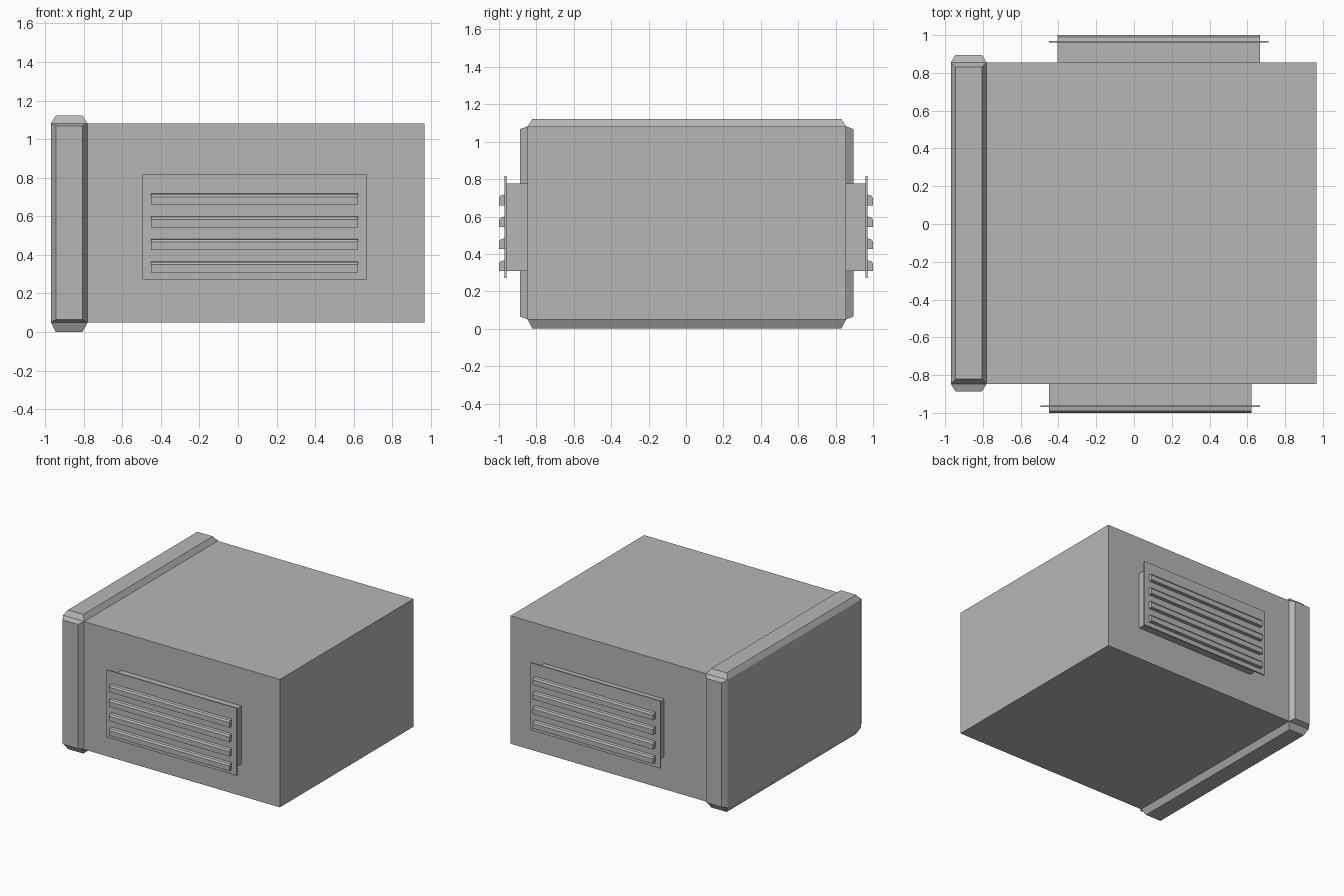
import bpy
import bmesh
from mathutils import Vector

default_cube = bpy.data.objects.get("Cube")
if default_cube:
    bpy.data.objects.remove(default_cube, do_unlink=True)

grey = bpy.data.materials.new("plain_grey")
grey.use_nodes = True
grey.diffuse_color = (0.47, 0.47, 0.47, 1)
grey.node_tree.nodes["Principled BSDF"].inputs["Base Color"].default_value = grey.diffuse_color


def finish(name, bm):
    bmesh.ops.recalc_face_normals(bm, faces=bm.faces[:])
    mesh = bpy.data.meshes.new(name)
    bm.to_mesh(mesh)
    bm.free()
    mesh.materials.append(grey)
    obj = bpy.data.objects.new(name, mesh)
    bpy.context.collection.objects.link(obj)
    return obj


def box_bmesh(x, y, z):
    """Box spanning three (low, high) ranges."""
    bm = bmesh.new()
    bmesh.ops.create_cube(bm, size=1)
    for v in bm.verts:
        v.co = Vector([r[0] if c < 0 else r[1] for c, r in zip(v.co, (x, y, z))])
    return bm


def box(name, x, y, z):
    return finish(name, box_bmesh(x, y, z))


def prism(name, profile, x0, x1):
    """Extrude a (y, z) profile along x."""
    bm = bmesh.new()
    face = bm.faces.new([bm.verts.new((x0, y, z)) for y, z in profile])
    moved = bmesh.ops.extrude_face_region(bm, geom=[face])["geom"]
    bmesh.ops.translate(bm, vec=(x1 - x0, 0, 0),
                        verts=[g for g in moved if isinstance(g, bmesh.types.BMVert)])
    return finish(name, bm)


# Main housing
FRONT, BACK, LOW, HIGH = -0.847, 0.856, 0.05, 1.082
box("housing", (-0.78, 0.967), (FRONT, BACK), (LOW, HIGH))

# End band: a slab whose four rim faces are raised with tapered sides
bm = box_bmesh((-0.97, -0.78), (FRONT, BACK), (LOW, HIGH))
rim = [f for f in bm.faces if abs(f.normal.x) < 0.5]
taper = Vector((0.026, 0.026, 0.015))
for face in bmesh.ops.extrude_discrete_faces(bm, faces=rim)["faces"]:
    face.normal_update()
    normal, centre = face.normal.copy(), face.calc_center_median()
    lift = 0.05 if normal.z < -0.5 else 0.04
    for v in face.verts:
        offset = v.co - centre
        for i in range(3):
            if abs(offset[i]) > 0.01:
                v.co[i] -= taper[i] if offset[i] > 0 else -taper[i]
        v.co += normal * lift
finish("end_band", bm)

# Louvred vents on the front and back
for side, name, x0, wall in ((-1, "front", -0.45, FRONT), (1, "back", -0.405, BACK)):
    x1 = x0 + 1.073
    box(name + "_duct", (x0, x1), sorted((wall, side * 0.963)), (0.31, 0.777))
    box(name + "_vent_plate", (x0 - 0.045, x1 + 0.045),
        sorted((side * 0.96, side * 0.97)), (0.272, 0.816))
    for i in range(4):
        z = 0.309 + i * 0.117
        profile = [(0.965, 0), (1.0, 0), (1.0, 0.04), (0.99, 0.053), (0.965, 0.058)]
        prism(f"{name}_slat_{i + 1}", [(side * y, z + h) for y, h in profile], x0, x1)
